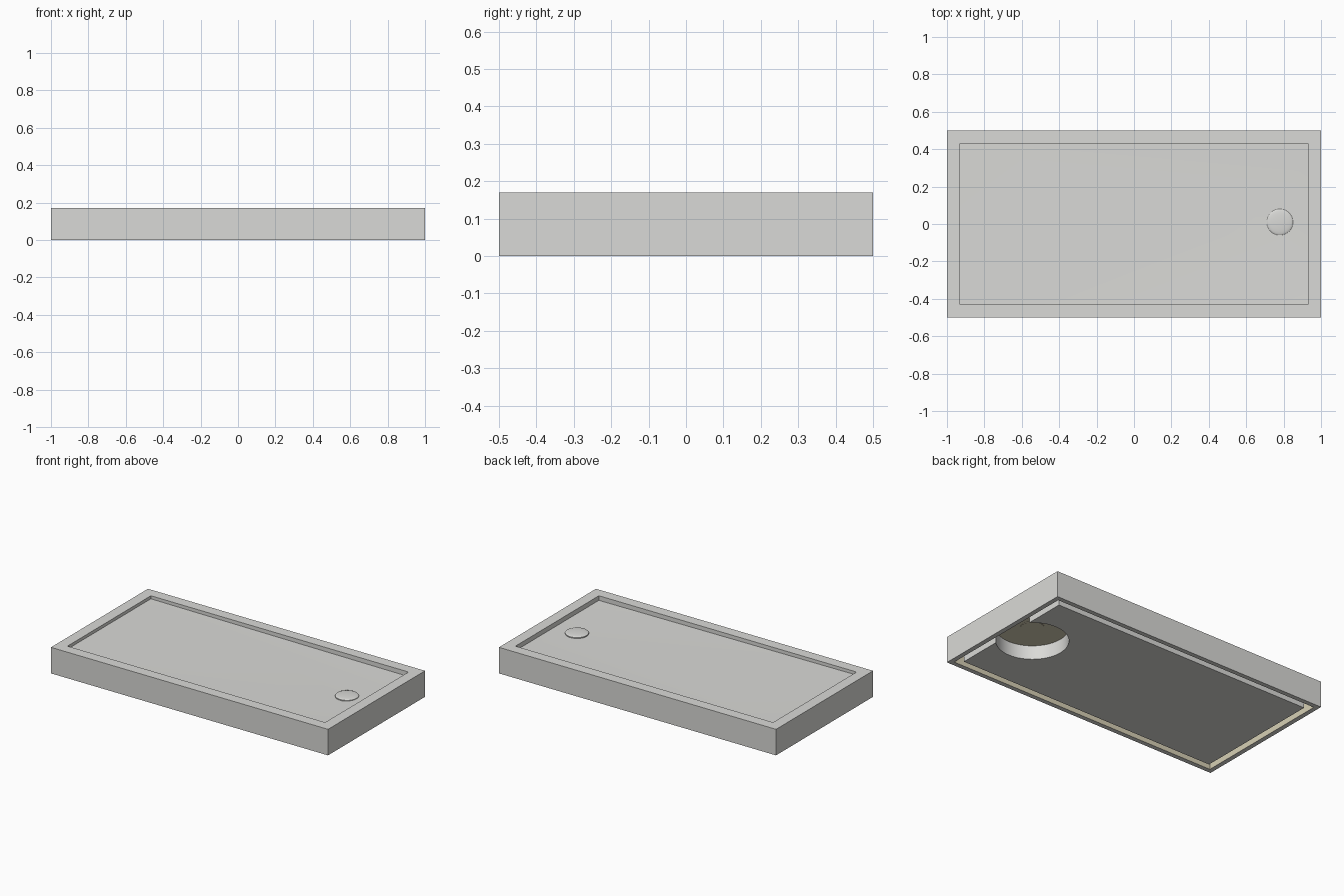
import bpy
import bmesh
import math

cube = bpy.data.objects.get("Cube")
if cube:
    bpy.data.objects.remove(cube, do_unlink=True)


def material(name, rgb):
    m = bpy.data.materials.new(name)
    m.use_nodes = True
    m.diffuse_color = (*rgb, 1)
    m.node_tree.nodes["Principled BSDF"].inputs["Base Color"].default_value = (*rgb, 1)
    return m


MATS = [material("light_grey", (0.7, 0.7, 0.68)), material("beige", (0.68, 0.63, 0.46))]
GREY, BEIGE = 0, 1

# Overall layout
HALF_X, HALF_Y, HEIGHT = 1.0, 0.5, 0.17
SKIRT, RIM = 0.03, 0.07
GROOVE_TOP = 0.135
POCKET_R, POCKET_TOP = 0.213, 0.09
DRAIN_X, DRAIN_Y, DRAIN_R, DRAIN_Z = 0.78, 0.01, 0.07, 0.13


def make_object(name, bm):
    bmesh.ops.recalc_face_normals(bm, faces=bm.faces)
    mesh = bpy.data.meshes.new(name)
    bm.to_mesh(mesh)
    bm.free()
    for m in MATS:
        mesh.materials.append(m)
    ob = bpy.data.objects.new(name, mesh)
    bpy.context.collection.objects.link(ob)
    return ob


def select_only(ob):
    bpy.ops.object.select_all(action='DESELECT')
    ob.select_set(True)
    bpy.context.view_layer.objects.active = ob


# Tray: rectangular loops joined from the underside, round the rim, to the floor
bm = bmesh.new()


def rectangle(inset, z_right, z_left=None):
    z_left = z_right if z_left is None else z_left
    x, y = HALF_X - inset, HALF_Y - inset
    corners = [(x, y, z_right), (-x, y, z_left), (-x, -y, z_left), (x, -y, z_right)]
    return [bm.verts.new(c) for c in corners]


def join(a, b, mat):
    for i in range(4):
        j = (i + 1) % 4
        bm.faces.new((a[i], a[j], b[j], b[i])).material_index = mat


base = rectangle(RIM, 0)
steps = [
    (rectangle(RIM, GROOVE_TOP), GREY),            # outside of the core
    (rectangle(SKIRT, GROOVE_TOP), BEIGE),         # groove ceiling
    (rectangle(SKIRT, 0), BEIGE),                  # inside of the skirt
    (rectangle(0, 0), GREY),                       # skirt foot
    (rectangle(0, HEIGHT), GREY),                  # outer wall
    (rectangle(RIM, HEIGHT), GREY),                # rim
    (rectangle(RIM, 0.14, 0.15), GREY),            # recess wall
]
bm.faces.new(base)
last = base
for loop, mat in steps:
    join(last, loop, mat)
    last = loop

# Floor falls towards the drain
low = bm.verts.new((DRAIN_X, DRAIN_Y, DRAIN_Z))
for i in range(4):
    bm.faces.new((last[i], last[(i + 1) % 4], low))
tray = make_object("shower_tray", bm)

# Round pocket under the drain, kept clear of the skirt
bm = bmesh.new()
depth = POCKET_TOP + 0.05
bmesh.ops.create_cone(bm, cap_ends=True, segments=64, radius1=POCKET_R,
                      radius2=POCKET_R, depth=depth)
for v in bm.verts:
    v.co.x = min(v.co.x + DRAIN_X, HALF_X - SKIRT - 0.005)
    v.co.y += DRAIN_Y
    v.co.z += POCKET_TOP - depth / 2
bm.normal_update()
for f in bm.faces:
    f.material_index = BEIGE if f.normal.z > 0.5 else GREY
cutter = make_object("pocket_cutter", bm)
cutter.hide_render = True

select_only(tray)
cut = tray.modifiers.new("pocket", 'BOOLEAN')
cut.operation = 'DIFFERENCE'
cut.solver = 'EXACT'
cut.object = cutter
bpy.ops.object.modifier_apply(modifier=cut.name)
bpy.data.objects.remove(cutter, do_unlink=True)
bpy.ops.object.shade_smooth_by_angle(angle=math.radians(20))


# Turned parts of the drain
def lathe(name, profile, mat, segments=40):
    bm = bmesh.new()
    verts = [bm.verts.new((r, 0, z)) for r, z in profile]
    edges = [bm.edges.new(pair) for pair in zip(verts, verts[1:])]
    bmesh.ops.spin(bm, geom=verts + edges, axis=(0, 0, 1), cent=(0, 0, 0),
                   angle=math.tau, steps=segments, use_duplicate=False)
    bmesh.ops.remove_doubles(bm, verts=bm.verts, dist=0.0001)
    for f in bm.faces:
        f.material_index = mat
    ob = make_object(name, bm)
    ob.location = (DRAIN_X, DRAIN_Y, 0)
    select_only(ob)
    bpy.ops.object.shade_smooth_by_angle(angle=math.radians(35))


dome = [(DRAIN_R * math.cos(t), 0.138 + 0.008 * math.sin(t))
        for t in (math.pi / 2 * i / 6 for i in range(7))]
lathe("drain_cover", [(0, 0.125), (DRAIN_R, 0.125)] + dome, GREY)
lathe("drain_outlet", [(0, 0.087), (DRAIN_R, 0.087), (DRAIN_R, 0.095), (0, 0.095)], BEIGE)
